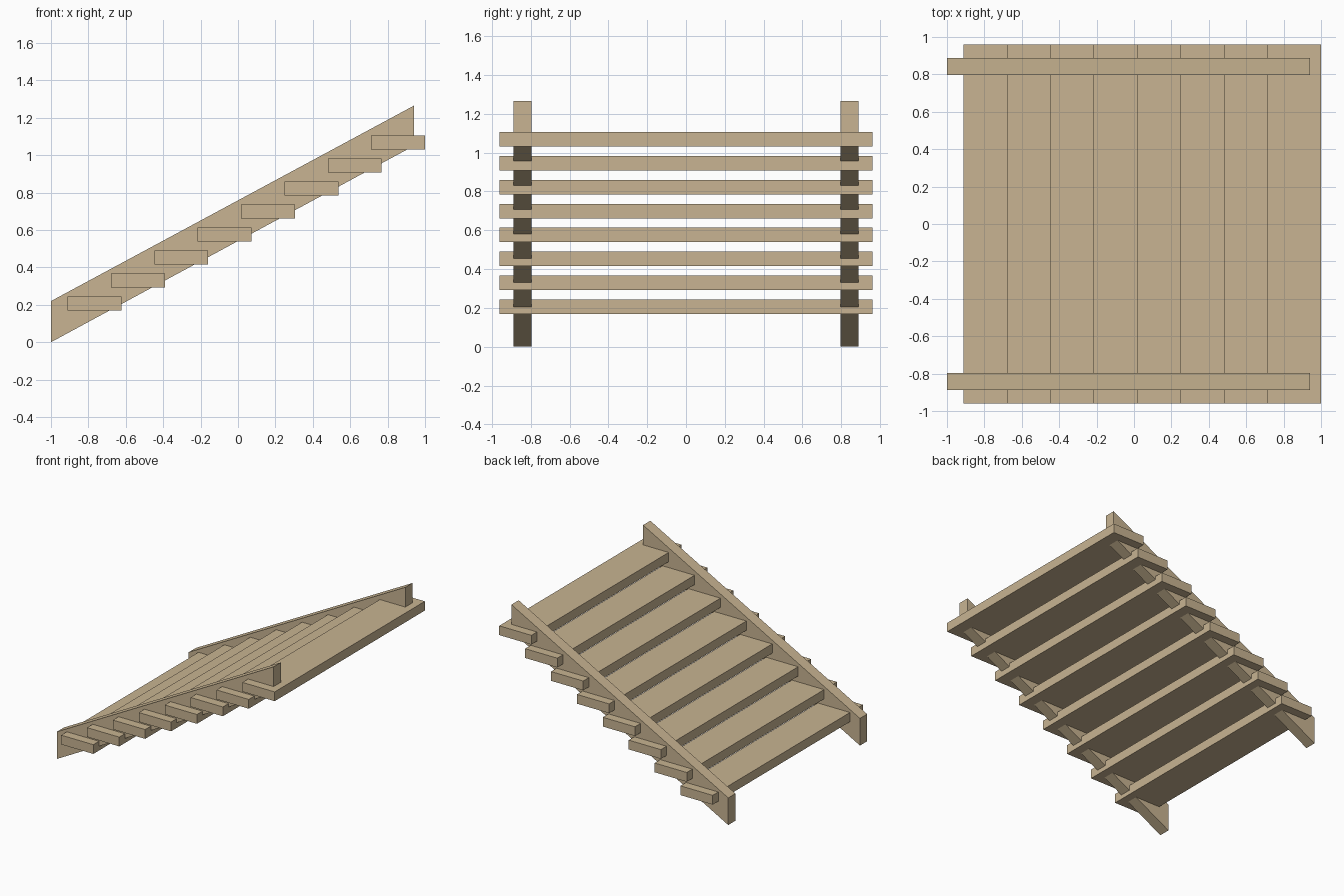
import bpy, bmesh

if "Cube" in bpy.data.objects:
    bpy.data.objects.remove(bpy.data.objects["Cube"])

wood = bpy.data.materials.new("tan wood")
wood.diffuse_color = (0.578, 0.456, 0.287, 1)
wood.use_nodes = True
wood.node_tree.nodes["Principled BSDF"].inputs["Base Color"].default_value = wood.diffuse_color


def extrude_profile(name, profile, y0, y1):
    """Extrude an x-z profile from y0 to y1."""
    bm = bmesh.new()
    face = bm.faces.new([bm.verts.new((x, y0, z)) for x, z in profile])
    ext = bmesh.ops.extrude_face_region(bm, geom=[face])
    verts = [v for v in ext["geom"] if isinstance(v, bmesh.types.BMVert)]
    bmesh.ops.translate(bm, vec=(0, y1 - y0, 0), verts=verts)
    bmesh.ops.recalc_face_normals(bm, faces=bm.faces)
    me = bpy.data.meshes.new(name)
    bm.to_mesh(me)
    bm.free()
    me.materials.append(wood)
    ob = bpy.data.objects.new(name, me)
    bpy.context.collection.objects.link(ob)
    return ob


# Sloping side beams with vertical ends
beam = [(-1, 0), (0.941, 1.05), (0.941, 1.265), (-1, 0.22)]
extrude_profile("front_stringer", beam, -0.888, -0.796)
extrude_profile("back_stringer", beam, 0.796, 0.888)

# Eight treads running through both beams
for i in range(8):
    x = -0.911 + i * 0.2319
    z = 0.169 + i * 0.1230
    tread = [(x, z), (x + 0.288, z), (x + 0.288, z + 0.075), (x, z + 0.075)]
    extrude_profile(f"tread_{i + 1}", tread, -0.96, 0.96)
